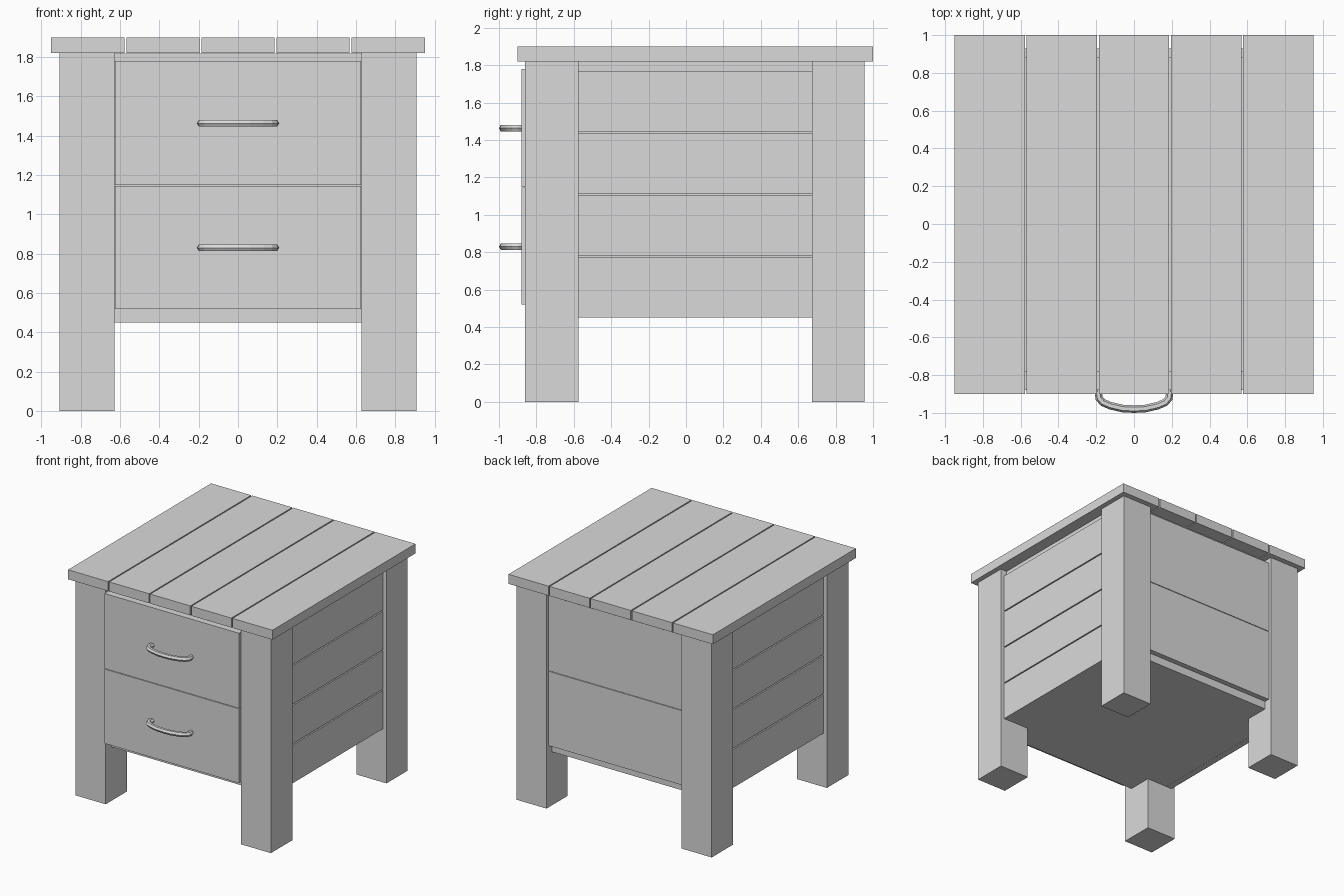
import bpy, bmesh, math
from mathutils import Vector

if "Cube" in bpy.data.objects:
    bpy.data.objects.remove(bpy.data.objects["Cube"])

grey = bpy.data.materials.new("light grey")
grey.diffuse_color = (0.7, 0.7, 0.7, 1)
grey.use_nodes = True
grey.node_tree.nodes["Principled BSDF"].inputs["Base Color"].default_value = grey.diffuse_color


def finish(name, bm):
    bmesh.ops.recalc_face_normals(bm, faces=bm.faces[:])
    me = bpy.data.meshes.new(name)
    bm.to_mesh(me)
    bm.free()
    me.materials.append(grey)
    ob = bpy.data.objects.new(name, me)
    bpy.context.collection.objects.link(ob)
    return ob


def box(name, x0, x1, y0, y1, z0, z1):
    bm = bmesh.new()
    bmesh.ops.create_cube(bm, size=1)
    for v in bm.verts:
        v.co = ((x0 + x1) / 2 + v.co.x * (x1 - x0),
                (y0 + y1) / 2 + v.co.y * (y1 - y0),
                (z0 + z1) / 2 + v.co.z * (z1 - z0))
    return finish(name, bm)


def handle(name, z, r=0.02, sides=6):
    # hexagonal bar swept along a bowed path
    half = [(-0.175, -0.86), (-0.188, -0.90), (-0.185, -0.922),
            (-0.165, -0.945), (-0.125, -0.962), (-0.06, -0.977)]
    path = half + [(0, -0.98)] + [(-x, y) for x, y in reversed(half)]
    pts = [Vector((x, y, z)) for x, y in path]
    bm = bmesh.new()
    rings = []
    for i, p in enumerate(pts):
        t = (pts[min(i + 1, len(pts) - 1)] - pts[max(i - 1, 0)]).normalized()
        out = Vector((t.y, -t.x, 0))
        rings.append([bm.verts.new(p + out * r * math.cos(a) + Vector((0, 0, r * math.sin(a))))
                      for a in (2 * math.pi * k / sides for k in range(sides))])
    for a, b in zip(rings, rings[1:]):
        for k in range(sides):
            n = (k + 1) % sides
            bm.faces.new((a[k], a[n], b[n], b[k]))
    bm.faces.new(rings[0])
    bm.faces.new(rings[-1])
    return finish(name, bm)


# table top: five boards with narrow gaps
pitch, gap = 1.91 / 5, 0.01
for i in range(5):
    x = -0.95 + i * pitch
    box(f"top_board_{i + 1}", x, x + pitch - gap, -0.9, 1.0, 1.82, 1.90)

# legs and side boards, mirrored left and right
for side, s in (("left", -1), ("right", 1)):
    xs = sorted((s * 0.628, s * 0.908))
    box(f"{side}_front_leg", *xs, -0.86, -0.575, 0, 1.82)
    box(f"{side}_back_leg", *xs, 0.675, 0.955, 0, 1.82)
    xs = sorted((s * 0.82, s * 0.875))
    for i in range(4):
        z = 0.45 + i * 0.332
        box(f"{side}_side_board_{i + 1}", *xs, -0.58, 0.68, z, z + 0.322)

# inner cabinet body
box("cabinet_body", -0.85, 0.85, -0.78, 0.885, 0.451, 1.819)

# drawer fronts with handles, and matching back panels
for name, z0, z1, hz in (("lower", 0.52, 1.145, 0.83), ("upper", 1.15, 1.78, 1.463)):
    box(f"{name}_drawer_front", -0.625, 0.625, -0.88, -0.775, z0, z1)
    handle(f"{name}_drawer_handle", hz)
    box(f"{name}_back_panel", -0.63, 0.63, 0.88, 0.93, z0, z1)
